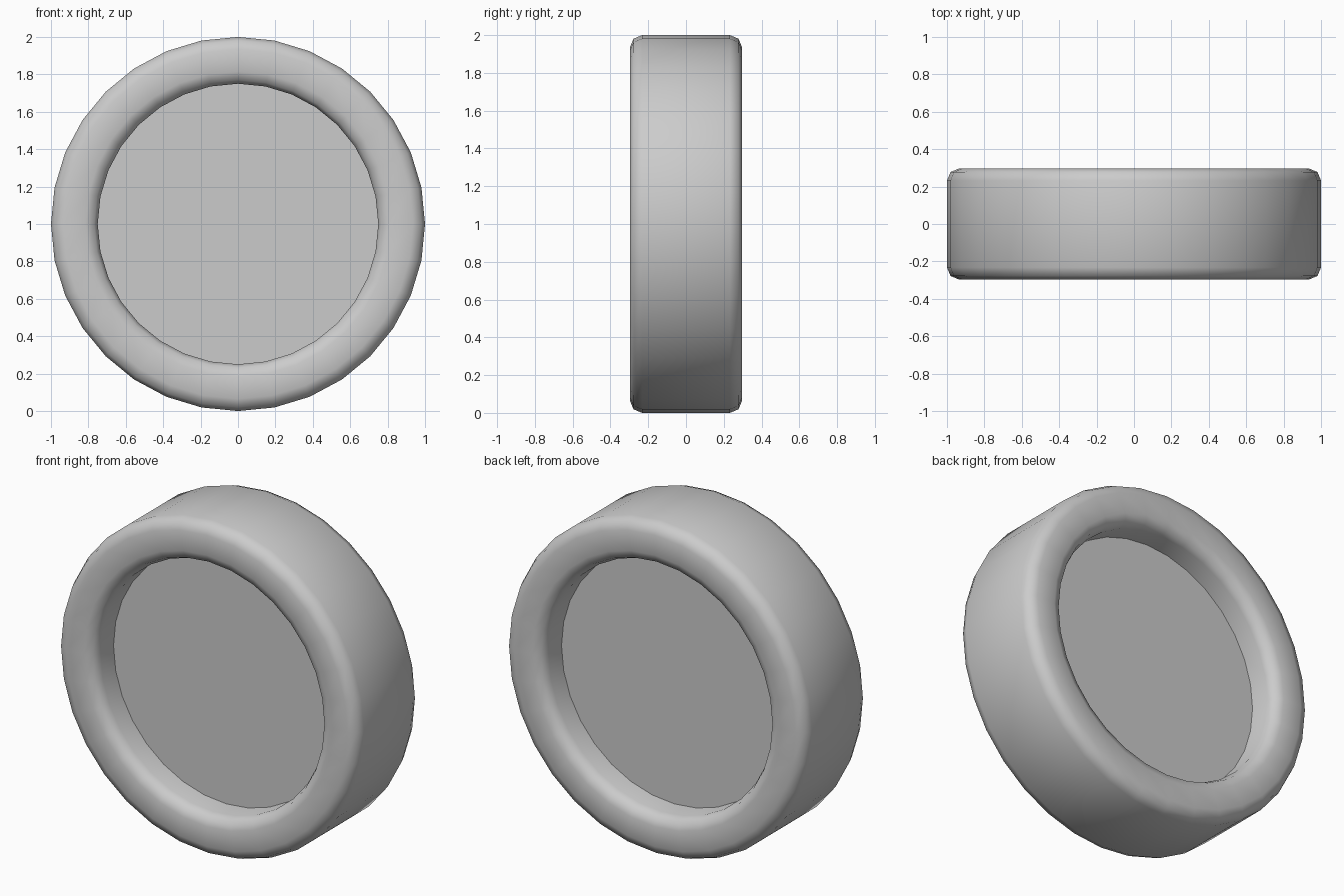
import bpy
import bmesh
import math
from mathutils import Matrix

cube = bpy.data.objects.get("Cube")
if cube:
    bpy.data.objects.remove(cube, do_unlink=True)

SEGMENTS = 32
OUTER, INNER = 1.0, 0.75
HALF_WIDTH = 0.297
BEVEL = 0.065
DISC_HALF = 0.11

grey = bpy.data.materials.new("plain grey")
grey.use_nodes = True
grey.diffuse_color = (0.6, 0.6, 0.6, 1)
grey.node_tree.nodes["Principled BSDF"].inputs["Base Color"].default_value = grey.diffuse_color


def add_object(name, bm):
    bmesh.ops.recalc_face_normals(bm, faces=bm.faces)
    mesh = bpy.data.meshes.new(name)
    bm.to_mesh(mesh)
    bm.free()
    mesh.materials.append(grey)
    obj = bpy.data.objects.new(name, mesh)
    bpy.context.collection.objects.link(obj)
    obj.location.z = OUTER
    return obj


# Rounded rectangular cross-section, one two-step arc per corner
profile = []
corners = [(OUTER, 1, 0), (INNER, 1, 90), (INNER, -1, 180), (OUTER, -1, 270)]
for radius, side, start in corners:
    cx = radius + (BEVEL if radius == INNER else -BEVEL)
    cy = side * (HALF_WIDTH - BEVEL)
    for step in range(3):
        a = math.radians(start + 45 * step)
        profile.append((cx + BEVEL * math.cos(a), cy + BEVEL * math.sin(a)))

# Outer ring, the cross-section swept around the y axis
bm = bmesh.new()
rings = []
for i in range(SEGMENTS):
    t = math.tau * i / SEGMENTS
    rings.append([bm.verts.new((r * math.cos(t), y, r * math.sin(t))) for r, y in profile])
n = len(profile)
for i in range(SEGMENTS):
    a, b = rings[i], rings[(i + 1) % SEGMENTS]
    for j in range(n):
        k = (j + 1) % n
        bm.faces.new((a[j], a[k], b[k], b[j])).smooth = True
add_object("outer_ring", bm)

# Recessed centre disc, its rim set just inside the ring wall
bm = bmesh.new()
bmesh.ops.create_cone(
    bm, cap_ends=True, segments=SEGMENTS, radius1=INNER + 0.01, radius2=INNER + 0.01,
    depth=2 * DISC_HALF, matrix=Matrix.Rotation(math.pi / 2, 4, "X"))
add_object("centre_disc", bm)
